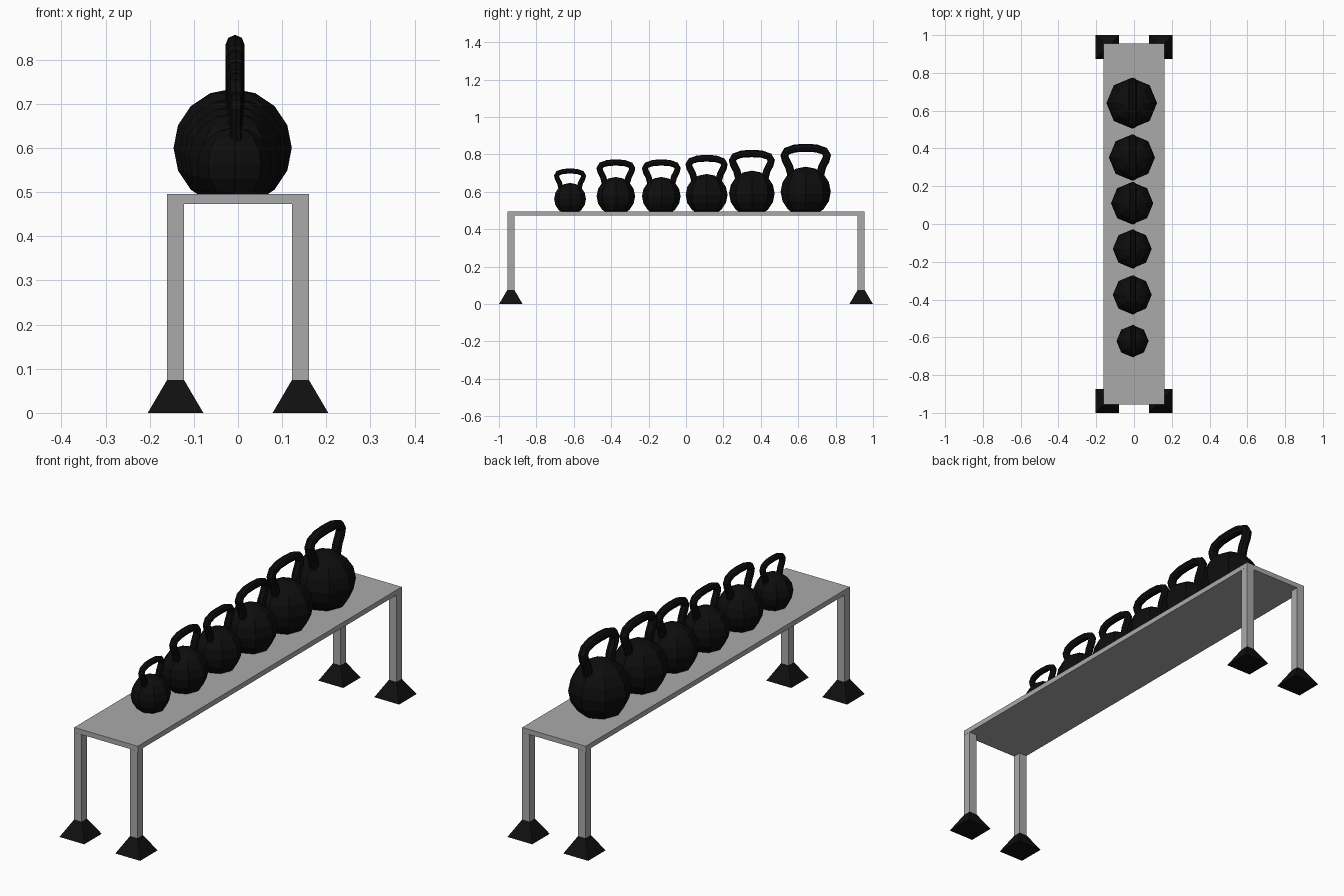
import bpy, bmesh
from mathutils import Vector, Matrix

if "Cube" in bpy.data.objects:
    bpy.data.objects.remove(bpy.data.objects["Cube"])


def material(name, v):
    m = bpy.data.materials.new(name)
    m.diffuse_color = (v, v, v, 1)
    m.use_nodes = True
    m.node_tree.nodes["Principled BSDF"].inputs["Base Color"].default_value = m.diffuse_color
    return m


steel = material("grey_steel", 0.40)
rubber = material("black_rubber", 0.005)
iron = material("black_iron", 0.004)


def add_object(name, bm, mat):
    bmesh.ops.recalc_face_normals(bm, faces=bm.faces)
    me = bpy.data.meshes.new(name)
    bm.to_mesh(me)
    bm.free()
    me.materials.append(mat)
    ob = bpy.data.objects.new(name, me)
    bpy.context.collection.objects.link(ob)
    return ob


def block(name, centre, size, mat, top_scale=1.0):
    """Box, optionally tapered towards the top."""
    bm = bmesh.new()
    bmesh.ops.create_cube(bm, size=1)
    for v in bm.verts:
        s = top_scale if v.co.z > 0 else 1.0
        v.co = Vector((v.co.x * size[0] * s, v.co.y * size[1] * s,
                       v.co.z * size[2])) + Vector(centre)
    return add_object(name, bm, mat)


TOP = 0.496

# bench top, legs and tapered feet
block("bench_top", (0, 0, 0.4845), (0.322, 1.91, 0.023), steel)
for sx, side in ((-1, "left"), (1, "right")):
    for sy, end in ((-1, "front"), (1, "back")):
        x, y = sx * 0.1415, sy * 0.9365
        block(f"{end}_{side}_leg", (x, y, 0.274), (0.038, 0.038, 0.398), steel)
        block(f"{end}_{side}_foot", (x, y, 0.0375), (0.126, 0.126, 0.075),
              rubber, 0.038 / 0.126)


def kettlebell(i, y, r):
    # low-poly ball with its underside cut flat on the bench
    bm = bmesh.new()
    bmesh.ops.create_uvsphere(bm, u_segments=8, v_segments=8, radius=r,
                              matrix=Matrix.Translation((-0.09 * r, y, TOP + 0.78 * r)))
    cut = bmesh.ops.bisect_plane(bm, geom=bm.verts[:] + bm.edges[:] + bm.faces[:],
                                 plane_co=(0, 0, TOP), plane_no=(0, 0, 1), clear_inner=True)
    edges = [e for e in cut["geom_cut"] if isinstance(e, bmesh.types.BMEdge)]
    bmesh.ops.holes_fill(bm, edges=edges)
    add_object(f"kettlebell_{i}_ball", bm, iron)

    # arched handle swept along a mirrored path
    half = [(0.56, 1.40), (0.66, 1.78), (0.80, 2.05), (0.85, 2.23),
            (0.75, 2.40), (0.42, 2.51)]
    path = [(-a, b) for a, b in half] + [(0, 2.53)] + half[::-1]
    cu = bpy.data.curves.new(f"kettlebell_{i}_handle", "CURVE")
    cu.dimensions = "3D"
    cu.bevel_depth = 0.16 * r
    cu.bevel_resolution = 2
    cu.use_fill_caps = True
    sp = cu.splines.new("POLY")
    sp.use_smooth = False
    sp.points.add(len(path) - 1)
    for p, (a, b) in zip(sp.points, path):
        p.co = (-0.05 * r, y + a * r, TOP + b * r, 1)
    cu.materials.append(iron)
    ob = bpy.data.objects.new(cu.name, cu)
    bpy.context.collection.objects.link(ob)
    bpy.ops.object.select_all(action="DESELECT")
    ob.select_set(True)
    bpy.context.view_layer.objects.active = ob
    bpy.ops.object.convert(target="MESH")


# row of six bells growing towards the back
row = [(-0.62, 0.085), (-0.375, 0.103), (-0.132, 0.103),
       (0.11, 0.112), (0.352, 0.122), (0.64, 0.134)]
for i, (y, r) in enumerate(row, 1):
    kettlebell(i, y, r)
